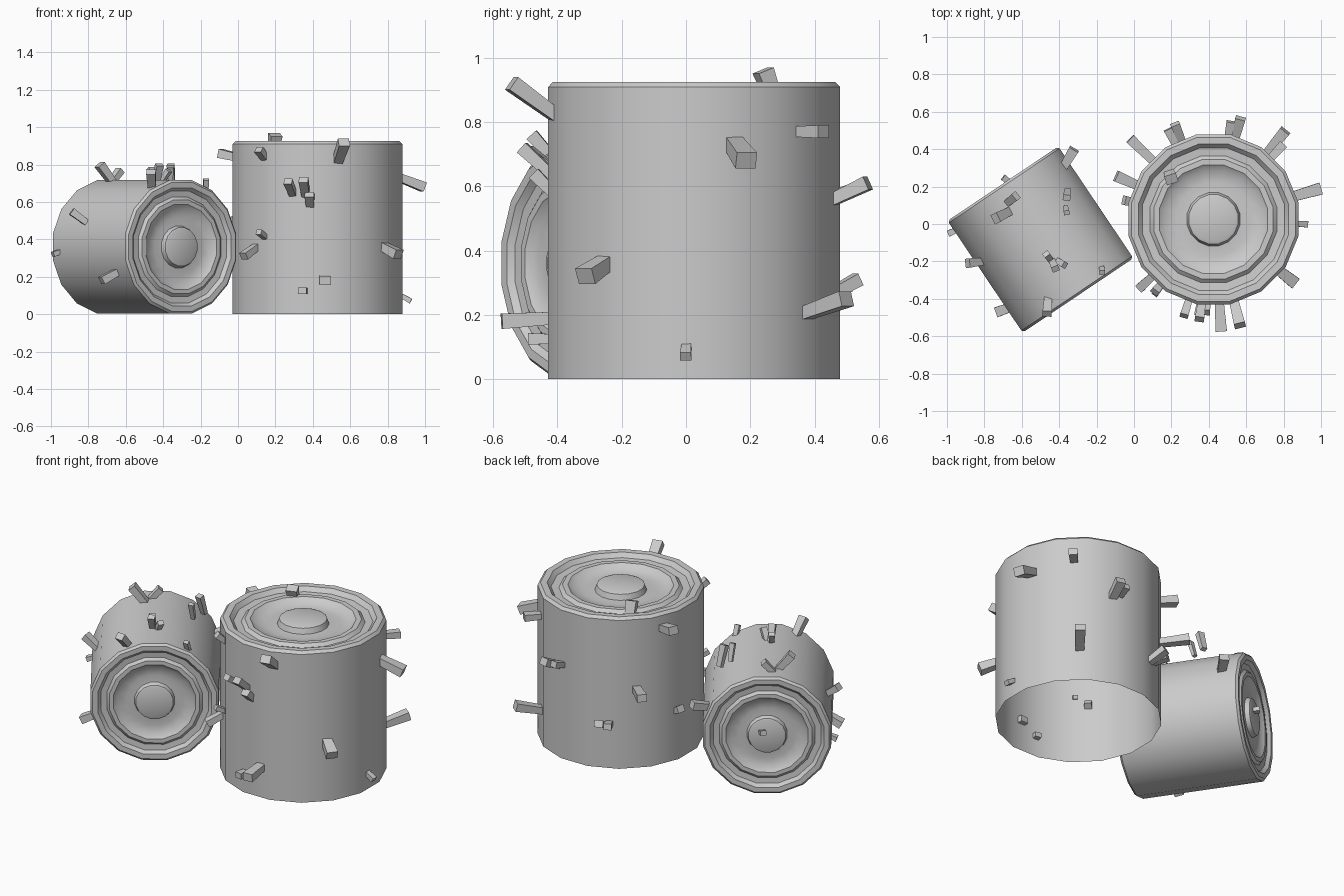
import bpy, bmesh
from math import radians, cos, sin, pi
from mathutils import Vector

if "Cube" in bpy.data.objects:
    bpy.data.objects.remove(bpy.data.objects["Cube"])

SIDES = 16

# End-cap profile: (radius, depth below the rim) for a bale of radius 0.463
CAP = [(.463, .016), (.447, 0), (.41, .001), (.388, .026), (.345, .03), (.325, .012),
       (.295, .012), (.265, .036), (.20, .044), (.145, .04), (.134, .008), (.12, .002), (0, .002)]


def bale(name, scale, height, both_ends):
    """Lathed bale along +Z starting at z = 0, with ringed ends."""
    prof = [(r * scale, height - d * scale) for r, d in CAP]
    if both_ends:
        prof = [(r * scale, d * scale) for r, d in reversed(CAP)] + prof
    else:
        prof = [(CAP[0][0] * scale, 0)] + prof
    bm = bmesh.new()
    rings = []
    for r, z in prof:
        if r == 0:
            rings.append([bm.verts.new((0, 0, z))] * SIDES)
        else:
            rings.append([bm.verts.new((r * cos(2 * pi * (i + .5) / SIDES),
                                        r * sin(2 * pi * (i + .5) / SIDES), z)) for i in range(SIDES)])
    for a, b in zip(rings, rings[1:]):
        for i in range(SIDES):
            j = (i + 1) % SIDES
            bm.faces.new(list(dict.fromkeys((a[i], a[j], b[j], b[i]))))
    me = bpy.data.meshes.new(name)
    bm.to_mesh(me)
    bm.free()
    ob = bpy.data.objects.new(name, me)
    bpy.context.collection.objects.link(ob)
    bpy.context.view_layer.objects.active = ob
    ob.select_set(True)
    bpy.ops.object.shade_smooth_by_angle(angle=radians(35))
    ob.select_set(False)
    return ob


def add_straw(bm, base, tip, w):
    """Slightly flaring four-sided stalk from base to tip."""
    base, tip = Vector(base), Vector(tip)
    q = (tip - base).to_track_quat('Z', 'Y')
    ends = []
    for p, k in ((base, .8), (tip, 1)):
        ends.append([bm.verts.new(p + q @ Vector((sx * w * k / 2, sy * w * k * .4, 0)))
                     for sx, sy in ((-1, -1), (1, -1), (1, 1), (-1, 1))])
    a, b = ends
    bm.faces.new(a[::-1])
    bm.faces.new(b)
    for i in range(4):
        j = (i + 1) % 4
        bm.faces.new((a[i], a[j], b[j], b[i]))


def straw_object(name, stalks):
    bm = bmesh.new()
    for s in stalks:
        add_straw(bm, *s)
    me = bpy.data.meshes.new(name)
    bm.to_mesh(me)
    bm.free()
    bpy.context.collection.objects.link(bpy.data.objects.new(name, me))


# Upright bale, open underneath
CX, CY = .425, .025
upright = bale("upright_bale", 1, .925, False)
upright.location = (CX, CY, 0)

# Lying bale, ringed at both ends
axis = Vector((.558, -.83, 0)).normalized()
lying = bale("lying_bale", .785, .72, True)
lying.rotation_mode = 'QUATERNION'
lying.rotation_quaternion = axis.to_track_quat('Z', 'Y')
lying.location = Vector((-.5, -.083, .36)) - axis * .36

# Stalks on the upright bale: angle, base height, tip rise, tip radius, width
UPRIGHT = [
    (136, .48, .02, .62, .055), (156, .83, .03, .57, .06), (168, .29, .03, .49, .05),
    (112, .25, .06, .55, .05), (117, .27, .02, .54, .045),
    (75, .55, .06, .56, .055), (80, .57, .03, .53, .045),
    (51, .20, .05, .61, .06), (47, .77, 0, .55, .05),
    (16, .74, -.06, .59, .065), (-3, .11, -.04, .50, .035), (-38, .37, -.05, .55, .065),
    (-76, .81, .11, .585, .06), (-86, .19, -.01, .60, .06), (-99, .125, 0, .52, .045),
    (-107, .63, .08, .54, .045), (-98, .62, .10, .54, .05), (-95, .57, .07, .50, .05),
    (-129, .82, .06, .50, .045), (-137, .37, -.06, .54, .05), (-128, .40, .04, .51, .035)]
stalks = []
for ang, z, dz, r, w in UPRIGHT:
    c, s = cos(radians(ang)), sin(radians(ang))
    stalks.append(((CX + .43 * c, CY + .43 * s, z), (CX + r * c, CY + r * s, z + dz), w))
stalks.append(((.19, .27, .88), (.20, .24, .96), .065))
straw_object("upright_bale_straw", stalks)

# Stalks on the lying bale: base and tip
LYING = [
    ((-.38, .30, .49), (-.32, .40, .52), .055), ((-.68, .11, .70), (-.63, .15, .77), .045),
    ((-.66, .07, .69), (-.74, .03, .80), .055), ((-.355, .18, .68), (-.36, .14, .80), .04),
    ((-.365, .09, .68), (-.36, .06, .78), .03), ((-.44, -.20, .69), (-.47, -.16, .78), .035),
    ((-.44, -.19, .69), (-.42, -.24, .80), .04), ((-.42, -.19, .69), (-.37, -.22, .77), .035),
    ((-.175, -.21, .60), (-.17, -.26, .72), .03), ((-.46, -.40, .67), (-.465, -.48, .76), .05),
    ((-.62, -.43, .24), (-.73, -.47, .18), .055), ((-.81, -.20, .49), (-.89, -.21, .55), .05),
    ((-.94, -.03, .34), (-.99, -.05, .32), .035)]
straw_object("lying_bale_straw", LYING + [((-.66, .22, .38), (-.70, .25, .39), .035)])
